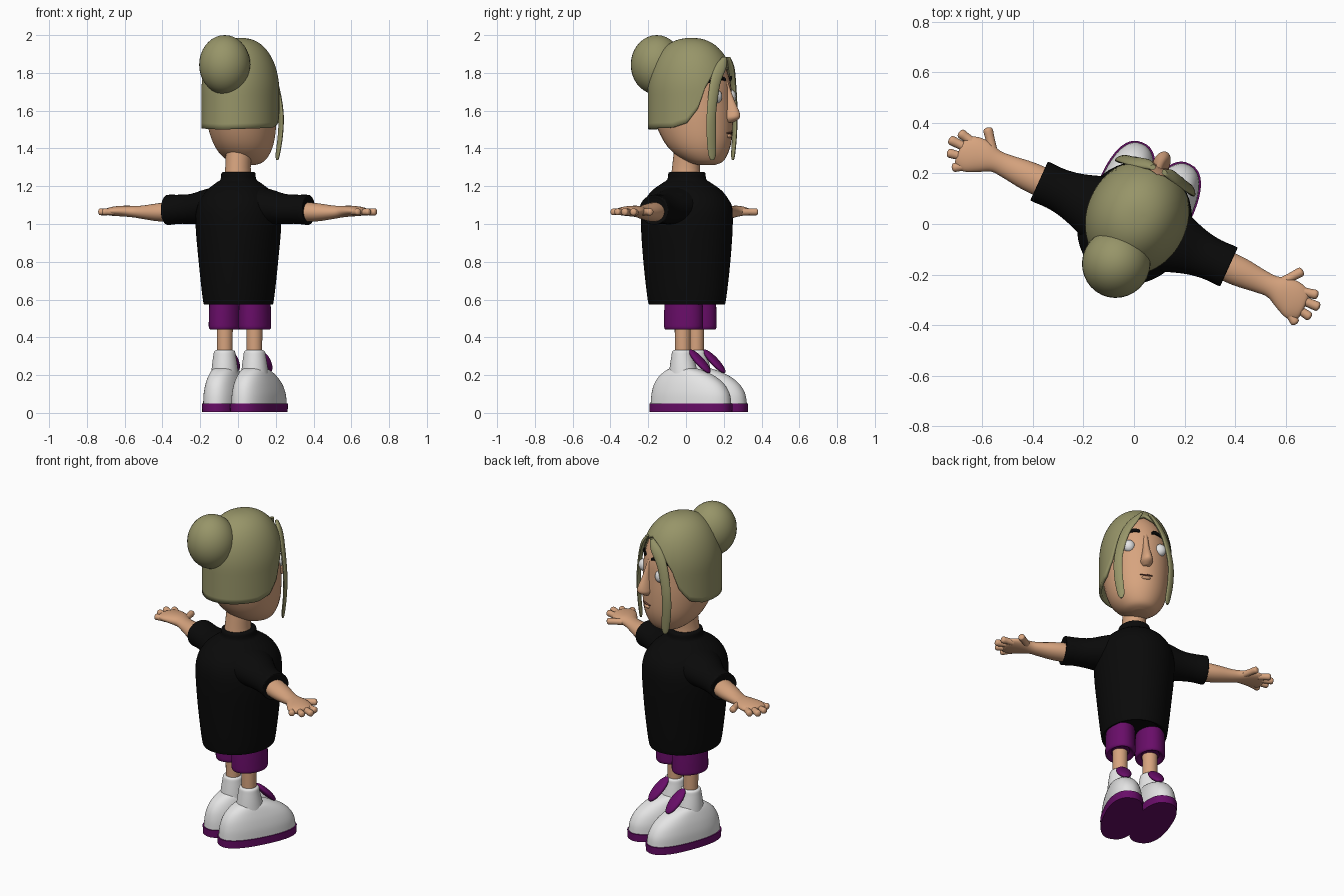
import bpy, bmesh, math
from mathutils import Matrix, Vector

if "Cube" in bpy.data.objects:
    bpy.data.objects.remove(bpy.data.objects["Cube"])

TURN = Matrix.Rotation(math.radians(-24.4), 4, 'Z')   # whole figure is turned
AXES = {'Z': (Vector((1, 0, 0)), Vector((0, 1, 0))),
        'X': (Vector((0, 1, 0)), Vector((0, 0, 1)))}


def material(name, rgb):
    m = bpy.data.materials.new(name)
    m.diffuse_color = (*rgb, 1)
    m.use_nodes = True
    m.node_tree.nodes["Principled BSDF"].inputs["Base Color"].default_value = m.diffuse_color
    return m


HAIR = material("olive_hair", (0.31, 0.30, 0.14))
SKIN = material("skin", (0.68, 0.37, 0.21))
BLACK = material("black_cloth", (0.003, 0.003, 0.003))
PURPLE = material("purple", (0.14, 0.004, 0.14))
WHITE = material("white", (0.78, 0.78, 0.78))
LIP = material("mouth_brown", (0.16, 0.06, 0.04))


def finish(name, bm, mat, angle=40):
    bmesh.ops.recalc_face_normals(bm, faces=bm.faces)
    me = bpy.data.meshes.new(name)
    bm.to_mesh(me)
    bm.free()
    me.transform(TURN)
    me.materials.append(mat)
    ob = bpy.data.objects.new(name, me)
    bpy.context.collection.objects.link(ob)
    bpy.ops.object.select_all(action='DESELECT')
    ob.select_set(True)
    bpy.context.view_layer.objects.active = ob
    bpy.ops.object.shade_smooth_by_angle(angle=math.radians(angle))
    return ob


def catmull(rows, n):
    out = []
    for i in range(len(rows) - 1):
        p = [rows[max(0, min(len(rows) - 1, i + k))] for k in (-1, 0, 1, 2)]
        for j in range(n):
            t = j / n
            out.append([0.5 * (2 * b + (c - a) * t + (2*a - 5*b + 4*c - d) * t*t
                               + (3*b - a - 3*c + d) * t**3) for a, b, c, d in zip(*p)])
    return out + [list(rows[-1])]


def loft(name, rings, mat, axis='Z', seg=32, steps=4, power=2.0, spin=0, xf=None, angle=40):
    """Rings are (x, y, z, radius_u, radius_v), closed by caps at both ends."""
    u, v = (Matrix.Rotation(spin, 3, 'Z') @ a for a in AXES[axis])
    bm = bmesh.new()
    loops = []
    for x, y, z, ru, rv in catmull(rings, steps) if steps > 1 else rings:
        loop = []
        for k in range(seg):
            c, s = math.cos(2 * math.pi * k / seg), math.sin(2 * math.pi * k / seg)
            c = math.copysign(abs(c) ** (2 / power), c)
            s = math.copysign(abs(s) ** (2 / power), s)
            loop.append(bm.verts.new(Vector((x, y, z)) + u * (c * ru) + v * (s * rv)))
        loops.append(loop)
    for a, b in zip(loops, loops[1:]):
        for k in range(seg):
            bm.faces.new((a[k], a[k - 1], b[k - 1], b[k]))
    bm.faces.new(loops[0])
    bm.faces.new(loops[-1])
    if xf:
        bm.transform(xf)
    return finish(name, bm, mat, angle)


def ball(name, loc, scale, mat, rot=None):
    bm = bmesh.new()
    bmesh.ops.create_uvsphere(bm, u_segments=32, v_segments=18, radius=1)
    bm.transform(Matrix.Translation(loc) @ (rot or Matrix()) @ Matrix.Diagonal((*scale, 1)))
    return finish(name, bm, mat)


def col(rows):
    """Centred upright rings from (z, y, radius_x, radius_y)."""
    return [(0, y, z, a, b) for z, y, a, b in rows]


# Head, neck and nose
loft("head", col([(1.312, .12, .04, .04), (1.33, .11, .09, .095), (1.38, .085, .135, .15),
                  (1.45, .065, .163, .188), (1.55, .045, .18, .212), (1.65, .035, .185, .217),
                  (1.75, .03, .183, .213), (1.85, .03, .15, .178), (1.93, .03, .09, .11),
                  (1.955, .03, .02, .03)]), SKIN, angle=70)
loft("neck", col([(1.22, 0, .075, .085), (1.3, 0, .066, .075), (1.42, .02, .07, .08)]), SKIN)
loft("nose", col([(1.75, .232, .014, .012), (1.66, .248, .018, .03), (1.59, .262, .03, .048),
                  (1.56, .262, .033, .046), (1.538, .25, .018, .024)]), SKIN, seg=20, angle=70)


def face_y(x, cy, a, b):
    return cy + b * math.sqrt(1 - (x / a) ** 2)


# Mouth line and lower lip
loft("mouth", [(x, face_y(x, .06, .168, .196), 1.482, .006, .006 * (1 - abs(x) * 20))
               for x in (-.036, -.018, 0, .018, .036)], LIP, 'X', seg=10, steps=2)
ball("lower_lip", (0, .25, 1.466), (.026, .014, .011), SKIN)

# Eyes and brows
for s, side in ((1, "right"), (-1, "left")):
    ball(f"{side}_eye", (s * .09, .218, 1.675), (.034, .03, .036), WHITE)
    brow = [(.035, 1.765, .008), (.06, 1.773, .011), (.1, 1.766, .009), (.133, 1.745, .004)]
    loft(f"{side}_brow", [(s * x, face_y(x, .03, .183, .213) + .002, z, .008, r)
                          for x, z, r in brow], BLACK, 'X', seg=10)

# Hair cap: a dome whose lower edge follows a hairline by angle from the front
HAIRLINE = [(0, 1.885), (20, 1.855), (38, 1.79), (50, 1.72), (60, 1.61), (75, 1.535),
            (95, 1.51), (181, 1.50)]


def hairline(deg):
    for (d0, z0), (d1, z1) in zip(HAIRLINE, HAIRLINE[1:]):
        if d0 <= deg <= d1:
            return z0 + (z1 - z0) * (deg - d0) / (d1 - d0)


bm = bmesh.new()
SEG, ROWS = 72, 22
pole = bm.verts.new((0, .03, 1.985))
grid = []
for k in range(SEG):
    th = 2 * math.pi * k / SEG
    e = (hairline(abs((math.degrees(th) + 180) % 360 - 180)) - 1.7) / .285
    low = e if e < 0 else math.asin(e)
    line = []
    for r in range(ROWS):
        w = low + (math.pi / 2 - low) * r / ROWS
        z, f = (1.7 + .285 * w, 1) if w < 0 else (1.7 + .285 * math.sin(w), math.cos(w) ** .85)
        line.append(bm.verts.new((.2 * f * math.sin(th), .03 + .235 * f * math.cos(th), z)))
    grid.append(line)
for k in range(SEG):
    a, b = grid[k - 1], grid[k]
    for r in range(ROWS - 1):
        bm.faces.new((a[r], a[r + 1], b[r + 1], b[r]))
    bm.faces.new((a[-1], pole, b[-1]))
hair = finish("hair_cap", bm, HAIR, 60)
solid = hair.modifiers.new("thickness", 'SOLIDIFY')
solid.thickness, solid.offset = .016, -1

# Bun and two loose front strands
ball("hair_bun", (0, -.17, 1.843), (.135, .138, .157), HAIR)
for s, side in ((1, "right"), (-1, "left")):
    loft(f"{side}_strand", [(s * .025, .235, 1.885, .012, .01), (s * .07, .232, 1.83, .034, .013),
                            (s * .118, .222, 1.74, .03, .012), (s * .15, .217, 1.6, .027, .011),
                            (s * .15, .215, 1.48, .027, .01), (s * .135, .213, 1.37, .022, .009),
                            (s * .132, .213, 1.338, .008, .005)], HAIR, seg=16, spin=-s * .75)

# Shirt body with collar
loft("shirt", col([(.59, .005, .15, .18), (.576, .005, .172, .2), (.6, .005, .183, .212),
                   (.8, .005, .205, .235), (1.0, .005, .223, .247), (1.1, .005, .212, .238),
                   (1.17, .005, .172, .195), (1.215, .005, .12, .135), (1.235, .005, .093, .106),
                   (1.268, .005, .088, .1), (1.276, .005, .078, .09)]), BLACK, seg=48)

# Sleeves, arms, hands
for s, side in ((1, "right"), (-1, "left")):
    loft(f"{side}_sleeve", [(s * x, 0, z, ry, rz) for x, z, ry, rz in (
        (.06, 1.10, .17, .11), (.18, 1.09, .125, .095), (.27, 1.08, .095, .08),
        (.34, 1.078, .084, .077), (.4, 1.075, .085, .08), (.412, 1.075, .08, .076),
        (.408, 1.075, .06, .06))], BLACK, 'X')
    loft(f"{side}_arm", [(s * x, y, z, ry, rz) for x, y, z, ry, rz in (
        (.36, 0, 1.065, .06, .053), (.46, 0, 1.062, .058, .048), (.55, 0, 1.062, .047, .036),
        (.6, 0, 1.065, .045, .031), (.65, -.005, 1.068, .064, .029), (.7, -.015, 1.068, .074, .026),
        (.74, -.018, 1.066, .06, .02), (.75, -.018, 1.066, .03, .01))], SKIN, 'X', angle=70)
    fingers = {"thumb": (.63, .035, .685, .108, .019), "index": (.71, .03, .78, .045, .019),
               "middle": (.71, .0, .805, .003, .019), "ring": (.71, -.035, .79, -.048, .018),
               "little": (.69, -.06, .748, -.095, .018)}
    for name, (x0, y0, x1, y1, r) in fingers.items():
        d = Vector((s * (x1 - x0), y1 - y0, 0))
        place = Matrix.Translation((s * x0, y0, 1.064)) @ d.to_track_quat('Z', 'Y').to_matrix().to_4x4()
        h = d.length
        loft(f"{side}_{name}_finger", [(0, 0, z, q, q) for z, q in (
            (0, r), (h * .5, r * .95), (h - r * .7, r), (h - r * .2, r * .75), (h, r * .2))],
            SKIN, seg=14, xf=place, angle=80)

# Shorts, legs and shoes
for s, side in ((1, "right"), (-1, "left")):
    x = s * .086
    loft(f"{side}_short", [(x, .025, z, a, b) for z, a, b in (
        (.46, .05, .07), (.442, .07, .095), (.45, .081, .106), (.48, .082, .108),
        (.56, .08, .106), (.68, .075, .1))], PURPLE)
    loft(f"{side}_leg", [(x, .02, .3, .041, .041), (x, .02, .5, .043, .043)], SKIN, steps=1)
    foot = Matrix.Translation((x, .0, 0)) @ Matrix.Rotation(-s * .06, 4, 'Z')
    loft(f"{side}_sole", col([(.005, .07, .104, .236), (.05, .07, .106, .238)]),
         PURPLE, steps=1, power=2.4, seg=48, xf=foot)
    loft(f"{side}_shoe", col([(.048, .07, .101, .232), (.1, .068, .099, .225), (.15, .06, .09, .203),
                              (.19, .048, .078, .165), (.22, .035, .066, .115),
                              (.235, .025, .055, .075)]),
         WHITE, power=2.3, seg=48, xf=foot, angle=60)
    loft(f"{side}_ankle_cuff", col([(.2, .025, .072, .08), (.25, .022, .067, .07),
                                    (.3, .02, .06, .06), (.325, .02, .055, .055),
                                    (.332, .02, .045, .045)]), WHITE, xf=foot)
    ball(f"{side}_shoe_tongue", foot @ Vector((0, .123, .273)), (.042, .085, .02), PURPLE,
         Matrix.Rotation(-s * .06, 4, 'Z') @ Matrix.Rotation(-.8, 4, 'X'))
